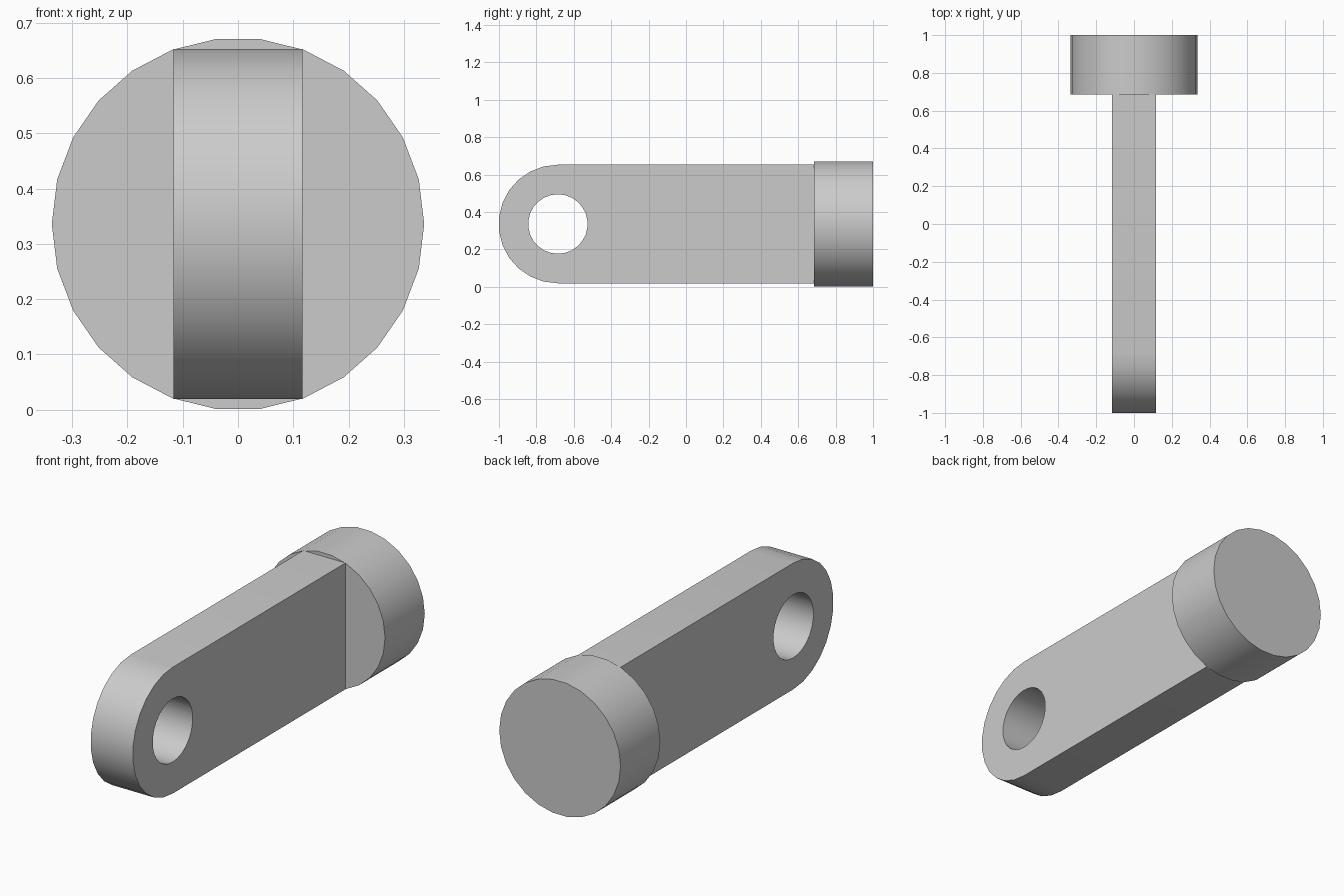
import bpy
import bmesh
from math import sin, cos, pi, radians
from mathutils import Vector

cube = bpy.data.objects.get("Cube")
if cube:
    bpy.data.objects.remove(cube, do_unlink=True)

SIDES = 26
MID_Z = 0.336        # height of the shared axis
HEAD_R = 0.337
HEAD_FRONT = 0.685
ARM_R = 0.317
HALF_WIDTH = 0.117
EYE_Y = -0.685       # centre of the rounded end and its hole
HOLE_R = 0.159

grey = bpy.data.materials.new("light_grey")
grey.use_nodes = True
colour = (0.6, 0.6, 0.6, 1)
grey.diffuse_color = colour
grey.node_tree.nodes["Principled BSDF"].inputs["Base Color"].default_value = colour


def extruded(name, loops, offset):
    """Fill closed loops (the later ones are holes) and extrude by offset."""
    bm = bmesh.new()
    edges = []
    for loop in loops:
        verts = [bm.verts.new(p) for p in loop]
        edges += [bm.edges.new((v, verts[i - 1])) for i, v in enumerate(verts)]
    if len(loops) == 1:
        bm.faces.new(verts)
    else:
        bmesh.ops.triangle_fill(bm, edges=edges, use_beauty=True)
    cap = bm.faces[:]
    result = bmesh.ops.extrude_face_region(bm, geom=cap, use_keep_orig=True)
    moved = [g for g in result["geom"] if isinstance(g, bmesh.types.BMVert)]
    bmesh.ops.translate(bm, verts=moved, vec=Vector(offset))
    bmesh.ops.recalc_face_normals(bm, faces=bm.faces[:])
    mesh = bpy.data.meshes.new(name)
    bm.to_mesh(mesh)
    bm.free()
    mesh.materials.append(grey)
    obj = bpy.data.objects.new(name, mesh)
    bpy.context.collection.objects.link(obj)
    bpy.ops.object.select_all(action="DESELECT")
    obj.select_set(True)
    bpy.context.view_layer.objects.active = obj
    bpy.ops.object.shade_smooth_by_angle(angle=radians(30))
    return obj


def side_arc(radius, steps):
    """Points in the side plane, from the top round the front."""
    return [(-HALF_WIDTH, EYE_Y - radius * sin(2 * pi * i / SIDES),
             MID_Z + radius * cos(2 * pi * i / SIDES)) for i in range(steps)]


# Round head at the back
rim = [(HEAD_R * cos(2 * pi * i / SIDES), HEAD_FRONT,
        MID_Z + HEAD_R * sin(2 * pi * i / SIDES)) for i in range(SIDES)]
extruded("round_head", [rim], (0, 1 - HEAD_FRONT, 0))

# Flat arm with a rounded, pierced front end
outline = side_arc(ARM_R, SIDES // 2 + 1)
outline += [(-HALF_WIDTH, HEAD_FRONT, MID_Z + s * ARM_R) for s in (-1, 1)]
extruded("pierced_arm", [outline, side_arc(HOLE_R, SIDES)], (2 * HALF_WIDTH, 0, 0))
